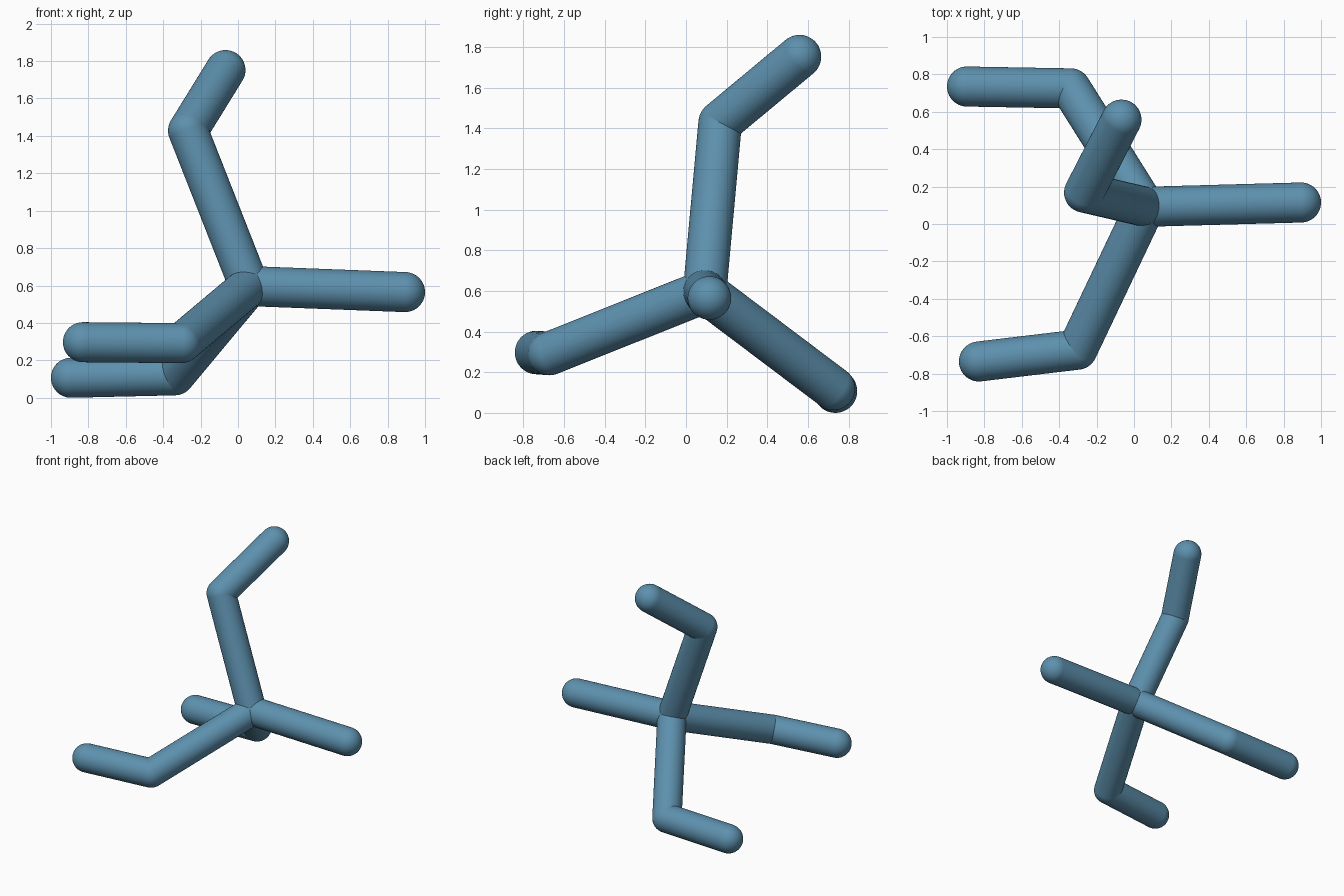
import bpy
from mathutils import Vector

if "Cube" in bpy.data.objects:
    bpy.data.objects.remove(bpy.data.objects["Cube"])

R = 0.107
HUB = (0.06, 0.092, 0.597)

# Arms radiating from the hub: name -> joint points ending in a rounded tip
ARMS = {
    "right_arm": [(0.893, 0.115, 0.565)],
    "upper_arm": [(-0.267, 0.168, 1.428), (-0.067, 0.558, 1.752)],
    "back_arm": [(-0.338, 0.725, 0.12), (-0.893, 0.735, 0.107)],
    "front_arm": [(-0.303, -0.672, 0.292), (-0.829, -0.735, 0.297)],
}

# Blue finish shared by every part
blue = bpy.data.materials.new("blue")
blue.diffuse_color = (0.11, 0.28, 0.42, 1)
blue.use_nodes = True
blue.node_tree.nodes["Principled BSDF"].inputs["Base Color"].default_value = blue.diffuse_color


def finish(name):
    ob = bpy.context.object
    ob.name = name
    ob.data.materials.append(blue)
    bpy.ops.object.shade_smooth_by_angle()


def ball(name, p, axis=(0, 0, 1)):
    rot = Vector(axis).to_track_quat('Z', 'Y').to_euler()
    bpy.ops.mesh.primitive_uv_sphere_add(segments=48, ring_count=24, radius=R,
                                         location=p, rotation=rot)
    finish(name)


def rod(name, a, b):
    a, b = Vector(a), Vector(b)
    d = b - a
    bpy.ops.mesh.primitive_cylinder_add(vertices=48, radius=R, depth=d.length,
                                        end_fill_type='NOTHING',
                                        location=(a + b) / 2,
                                        rotation=d.to_track_quat('Z', 'Y').to_euler())
    finish(name)


# Central joint
ball("hub_joint", HUB)

# Straight rods with a round joint or tip at each outer end
for name, pts in ARMS.items():
    prev = HUB
    for i, p in enumerate(pts):
        rod(f"{name}_rod_{i + 1}", prev, p)
        label = "tip" if i == len(pts) - 1 else "elbow"
        ball(f"{name}_{label}", p, Vector(p) - Vector(prev))
        prev = p
